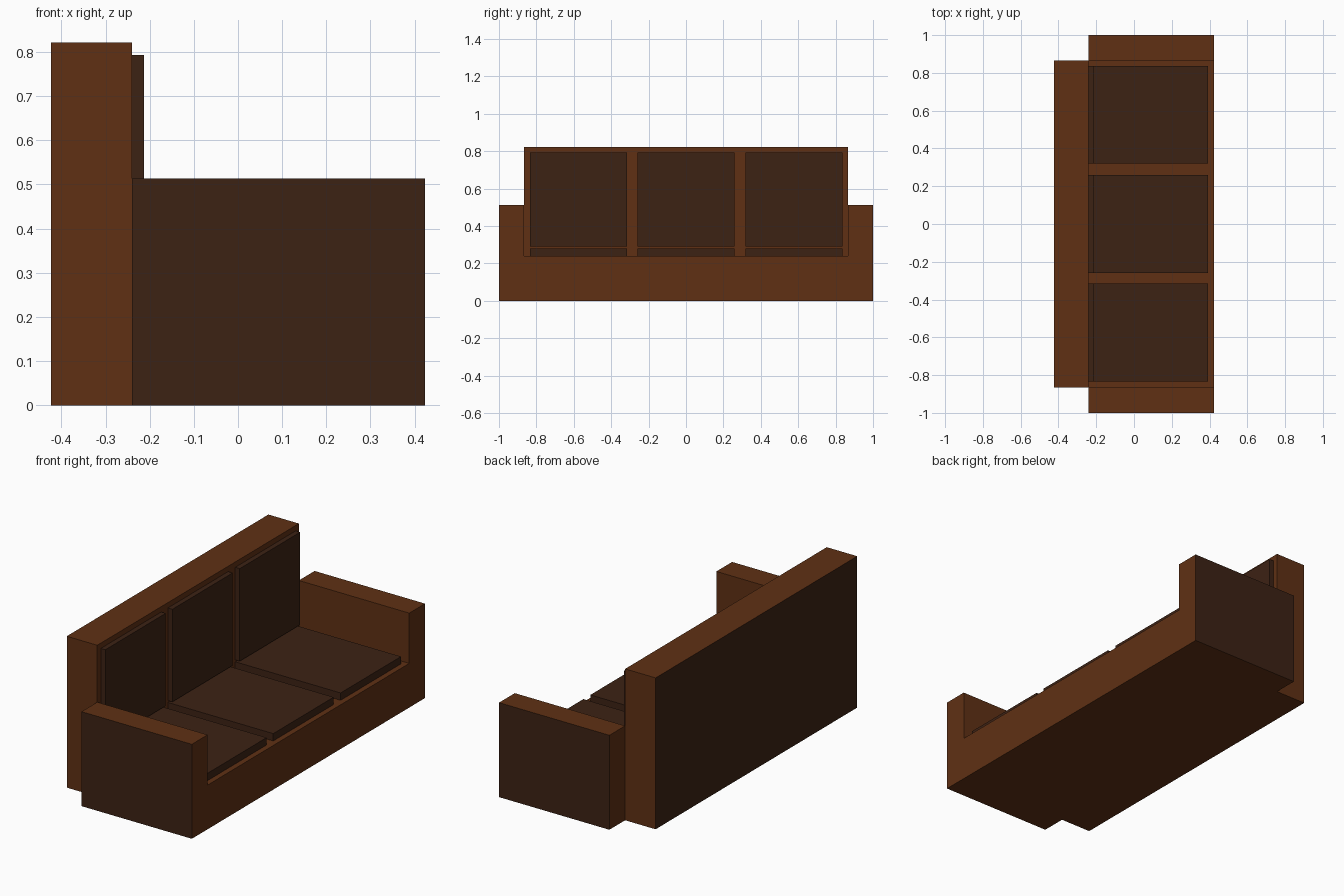
import bpy, bmesh
from mathutils import Vector

if "Cube" in bpy.data.objects:
    bpy.data.objects.remove(bpy.data.objects["Cube"])


def material(name, color):
    m = bpy.data.materials.new(name)
    m.diffuse_color = (*color, 1)
    m.use_nodes = True
    m.node_tree.nodes["Principled BSDF"].inputs["Base Color"].default_value = m.diffuse_color
    return m


BROWN = material("brown_leather", (0.115, 0.030, 0.007))
DARK = material("dark_leather", (0.046, 0.016, 0.007))

BACK_X, MID_X, FRONT_X = -0.423, -0.24, 0.423   # back face, backrest front, seat front
INNER_Y, OUTER_Y = 0.865, 1.0                   # inner and outer arm faces
SEAT_Z, ARM_Z, TOP_Z = 0.24, 0.513, 0.822


def extrude_profile(name, points, offset, mats, dark_test=None):
    """Extrude a flat outline; faces passing dark_test(normal, centre) get slot 1."""
    bm = bmesh.new()
    face = bm.faces.new([bm.verts.new(p) for p in points])
    ext = bmesh.ops.extrude_face_region(bm, geom=[face], use_keep_orig=True)
    verts = [g for g in ext["geom"] if isinstance(g, bmesh.types.BMVert)]
    bmesh.ops.translate(bm, verts=verts, vec=Vector(offset))
    bmesh.ops.recalc_face_normals(bm, faces=bm.faces)
    for f in bm.faces:
        if dark_test and dark_test(f.normal, f.calc_center_median()):
            f.material_index = 1
    mesh = bpy.data.meshes.new(name)
    bm.to_mesh(mesh)
    bm.free()
    for m in mats:
        mesh.materials.append(m)
    obj = bpy.data.objects.new(name, mesh)
    bpy.context.collection.objects.link(obj)
    return obj


def box(name, x, y, z, mats, dark_test=None):
    outline = [(x[0], y[0], z[0]), (x[1], y[0], z[0]), (x[1], y[1], z[0]), (x[0], y[1], z[0])]
    return extrude_profile(name, outline, (0, 0, z[1] - z[0]), mats, dark_test)


# Base and arms: one U-shaped profile with dark outer arm panels
u_shape = [(-OUTER_Y, 0), (OUTER_Y, 0), (OUTER_Y, ARM_Z), (INNER_Y, ARM_Z),
           (INNER_Y, SEAT_Z), (-INNER_Y, SEAT_Z), (-INNER_Y, ARM_Z), (-OUTER_Y, ARM_Z)]
extrude_profile("base_and_arms", [(MID_X, y, z) for y, z in u_shape],
                (FRONT_X - MID_X, 0, 0), [BROWN, DARK],
                lambda n, c: abs(n.y) > 0.9 and abs(c.y) > 0.95)

# Backrest with a dark rear panel
box("backrest", (BACK_X, MID_X), (-INNER_Y, INNER_Y), (0, TOP_Z), [BROWN, DARK],
    lambda n, c: n.x < -0.9)

# Three seat cushions and three back cushions
for i, yc in enumerate((-0.575, 0.0, 0.578), 1):
    span = (yc - 0.259, yc + 0.259)
    box(f"seat_cushion_{i}", (MID_X, 0.393), span, (SEAT_Z, 0.28), [DARK])
    box(f"back_cushion_{i}", (MID_X, -0.213), span, (0.29, 0.793), [DARK])
